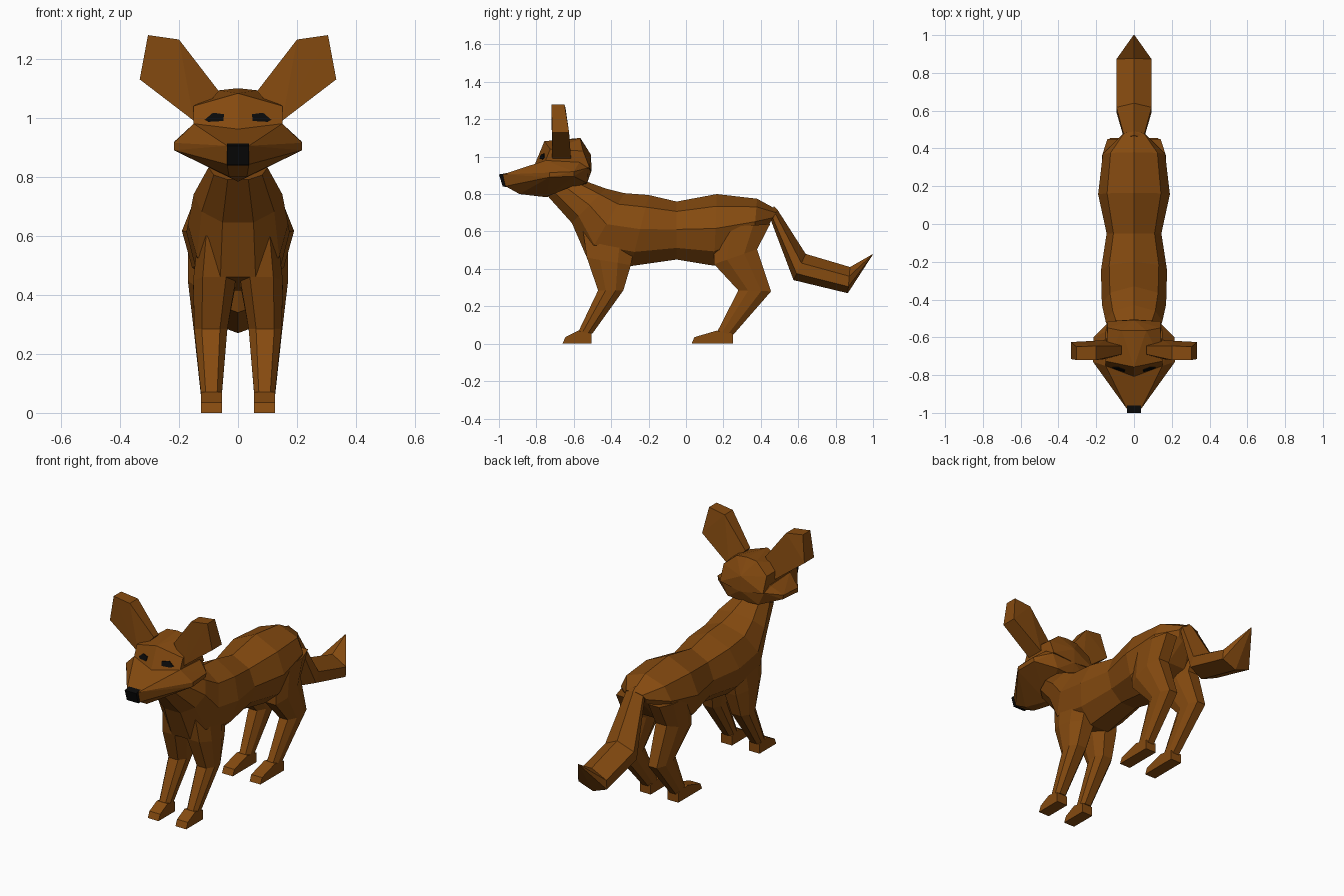
import bpy, bmesh
from mathutils import Vector

if "Cube" in bpy.data.objects:
    bpy.data.objects.remove(bpy.data.objects["Cube"])


def material(name, rgb):
    m = bpy.data.materials.new(name)
    m.diffuse_color = (*rgb, 1)
    m.use_nodes = True
    m.node_tree.nodes["Principled BSDF"].inputs["Base Color"].default_value = m.diffuse_color
    return m


FUR = material("brown_fur", (0.235, 0.069, 0.005))
BLACK = material("black", (0.003, 0.003, 0.003))


def finish(name, bm, mat):
    bmesh.ops.recalc_face_normals(bm, faces=bm.faces)
    me = bpy.data.meshes.new(name)
    bm.to_mesh(me)
    bm.free()
    me.materials.append(mat)
    ob = bpy.data.objects.new(name, me)
    bpy.context.collection.objects.link(ob)


def loft(name, rings, prof, mat=FUR, side=1):
    """Skin rings given as (y0, z0, y1, z1, half width, centre x); prof = (width factor, t)."""
    bm = bmesh.new()
    half = [(f, t) for f, t in prof]
    section = half + [(-f, t) for f, t in reversed(half) if f > 0]
    loops = []
    for y0, z0, y1, z1, w, cx in rings:
        loops.append([bm.verts.new((side * (cx + f * w), y0 + (y1 - y0) * t, z0 + (z1 - z0) * t))
                      for f, t in section])
    n = len(section)
    for a, b in zip(loops, loops[1:]):
        for i in range(n):
            j = (i + 1) % n
            bm.faces.new((a[i], a[j], b[j], b[i]))
    bm.faces.new(loops[0])
    bm.faces.new(loops[-1])
    finish(name, bm, mat)


def hull(name, pts, mat=FUR, mirror=False):
    """Convex solid round the points, optionally with their mirror images."""
    bm = bmesh.new()
    if mirror:
        pts = pts + [(-x, y, z) for x, y, z in pts if x > 0]
    for p in pts:
        bm.verts.new(p)
    r = bmesh.ops.convex_hull(bm, input=bm.verts[:])
    bmesh.ops.delete(bm, geom=[v for v in set(r["geom_interior"] + r["geom_unused"])
                               if isinstance(v, bmesh.types.BMVert)], context='VERTS')
    bmesh.ops.dissolve_limit(bm, angle_limit=0.02, verts=bm.verts[:], edges=bm.edges[:])
    finish(name, bm, mat)


# body with neck, shoulders, waist and hips
loft("body", [
    (-.54, .87, -.74, .79, .10, 0),
    (-.43, .83, -.61, .645, .15, 0),
    (-.33, .805, -.53, .46, .17, 0),
    (-.20, .795, -.295, .415, .175, 0),
    (-.05, .76, -.05, .45, .145, 0),
    (.165, .80, .15, .417, .19, 0),
    (.38, .775, .36, .52, .165, 0),
    (.49, .715, .44, .63, .07, 0),
], [(0, 0), (.75, .17), (1, .48), (.82, .8), (.35, 1)])

# tail
loft("tail", [
    (.47, .735, .43, .66, .045, 0),
    (.49, .715, .45, .67, .055, 0),
    (.64, .48, .575, .34, .093, 0),
    (.877, .41, .865, .27, .093, 0),
    (1.0, .48, .998, .475, .003, 0),
], [(0, 0), (1, .35), (1, .75), (0, 1)])

# legs and paws, left and right
LEG = [(.55, 0), (1, .3), (1, .7), (.55, 1)]
for s, tag in ((1, "right"), (-1, "left")):
    loft("front_leg_" + tag, [
        (-.55, .60, -.26, .60, .06, .075),
        (-.53, .46, -.295, .42, .072, .080),
        (-.47, .285, -.335, .285, .056, .092),
        (-.575, .065, -.50, .055, .035, .090),
    ], LEG, side=s)
    loft("hind_leg_" + tag, [
        (.15, .62, .45, .64, .065, .105),
        (.15, .425, .38, .505, .065, .105),
        (.28, .285, .455, .28, .05, .10),
        (.17, .07, .25, .045, .035, .09),
    ], LEG, side=s)
    for part, ankle, heel, toe in (("front_paw_", -.575, -.505, -.66), ("hind_paw_", .165, .25, .03)):
        hull(part + tag, [(s * x, y, z) for x in (.055, .125) for y, z in
                          ((ankle, .07), (heel, .055), (heel, 0), (toe, 0), (toe + .015, .035))])

    # ears: flat slabs that widen outwards
    front = [(.065, 1.09), (.20, 1.265), (.305, 1.28), (.333, 1.13), (.15, .99)]
    ear = []
    for (x, z), y0, y1 in zip(front, (-.69, -.72, -.72, -.715, -.715), (-.645, -.645, -.65, -.625, -.615)):
        ear += [(s * x, y0, z), (s * x, y1, z)]
    hull("ear_" + tag, ear)

    # eyes: thin plates on the sloping face
    outline = [(.047, 1.012), (.085, 1.017), (.113, .993), (.10, .986), (.05, .989)]
    hull("eye_" + tag, [(s * x, -.81 + .423 * (z - .955) + .32 * x + d, z)
                        for x, z in outline for d in (-.005, .003)], BLACK)

# cranium
hull("cranium", [
    (0, -.81, .955), (.15, -.751, .98), (.15, -.726, 1.04), (0, -.757, 1.083),
    (.065, -.565, 1.093), (0, -.565, 1.10), (.14, -.55, 1.03), (.14, -.515, .94),
    (0, -.508, 1.01), (0, -.505, .92)], mirror=True)

# muzzle with cheeks and jaw
hull("muzzle", [
    (.037, -.98, .905), (.037, -.965, .842), (0, -.81, .955), (.15, -.751, .98),
    (.217, -.73, .915), (.217, -.73, .89), (.215, -.60, .92), (.21, -.60, .895),
    (.15, -.57, .97), (.03, -.89, .80), (0, -.745, .783), (.14, -.525, .94),
    (.10, -.53, .86), (0, -.505, .925), (0, -.53, .855)], mirror=True)

# nose
hull("nose", [(.037, -1.0, .905), (.037, -.96, .912), (.037, -.98, .84), (.037, -.955, .838)],
     BLACK, mirror=True)
